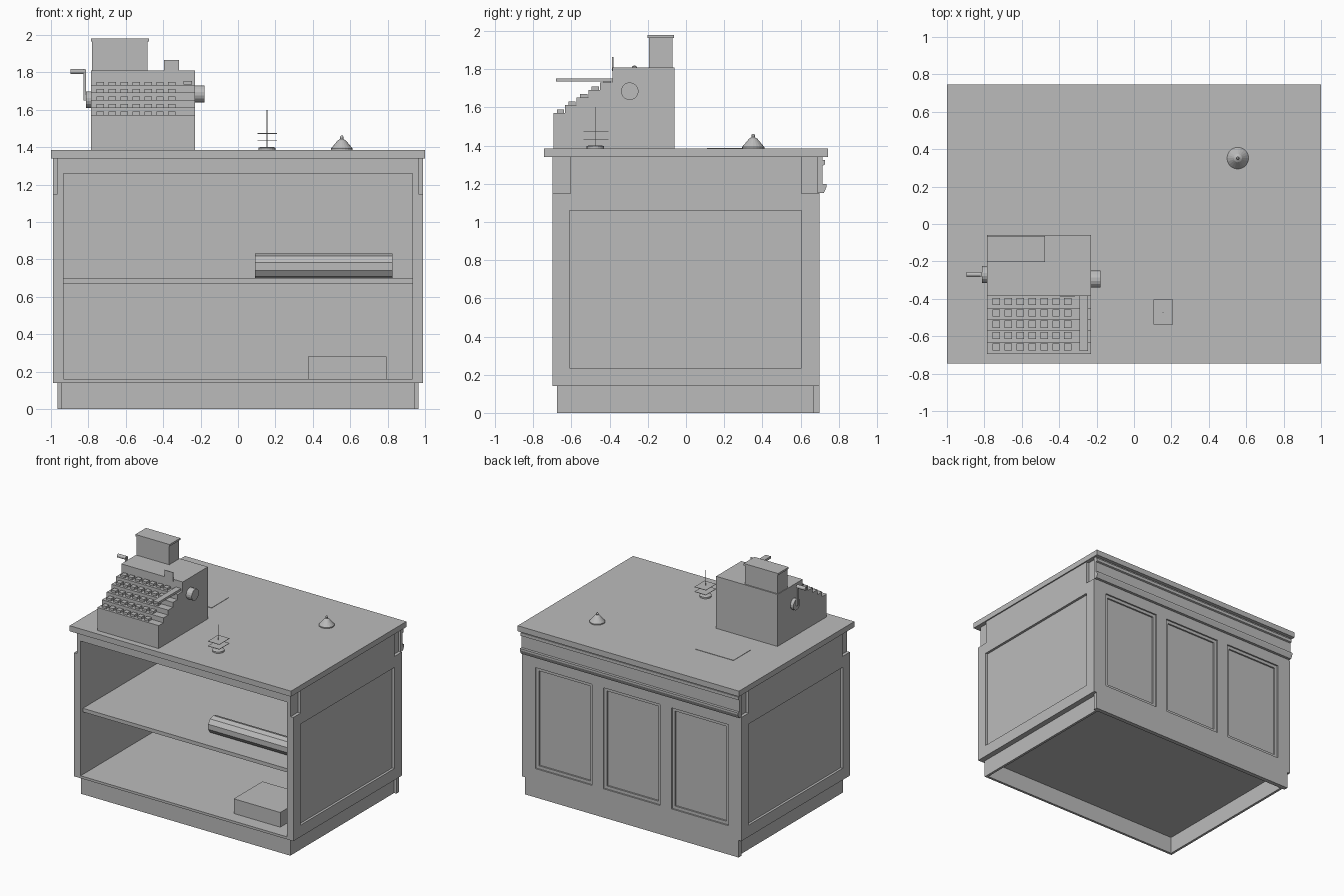
import bpy
import bmesh
from math import pi, cos, sin
from mathutils import Vector

old = bpy.data.objects.get("Cube")
if old:
    bpy.data.objects.remove(old, do_unlink=True)

grey = bpy.data.materials.new("plain_grey")
grey.use_nodes = True
grey.diffuse_color = (0.5, 0.5, 0.5, 1)
for node in grey.node_tree.nodes:
    if node.type == 'BSDF_PRINCIPLED':
        node.inputs["Base Color"].default_value = (0.5, 0.5, 0.5, 1)


def finish(name, bm):
    bmesh.ops.recalc_face_normals(bm, faces=bm.faces)
    mesh = bpy.data.meshes.new(name)
    bm.to_mesh(mesh)
    bm.free()
    mesh.materials.append(grey)
    obj = bpy.data.objects.new(name, mesh)
    bpy.context.scene.collection.objects.link(obj)
    return obj


def add_box(bm, x0, x1, y0, y1, z0, z1):
    verts = bmesh.ops.create_cube(bm, size=1)["verts"]
    for v in verts:
        v.co = ((x0 + x1) / 2 + v.co.x * (x1 - x0),
                (y0 + y1) / 2 + v.co.y * (y1 - y0),
                (z0 + z1) / 2 + v.co.z * (z1 - z0))


def box(name, *size):
    bm = bmesh.new()
    add_box(bm, *size)
    return finish(name, bm)


def extrude_x(name, profile, x0, x1):
    """Extrude a (y, z) outline along x."""
    bm = bmesh.new()
    face = bm.faces.new([bm.verts.new((x0, y, z)) for y, z in profile])
    new = bmesh.ops.extrude_face_region(bm, geom=[face])["geom"]
    bmesh.ops.translate(bm, vec=(x1 - x0, 0, 0),
                        verts=[g for g in new if isinstance(g, bmesh.types.BMVert)])
    return finish(name, bm)


def rod(name, x0, x1, y, z, r, sides=16):
    """Cylinder lying along x."""
    ring = [(y + r * cos(2 * pi * (i + 0.5) / sides),
             z + r * sin(2 * pi * (i + 0.5) / sides)) for i in range(sides)]
    return extrude_x(name, ring, x0, x1)


def lathe(name, x, y, profile, sides=20):
    """Revolve an (r, z) outline around a vertical axis."""
    bm = bmesh.new()
    verts = [bm.verts.new((x + r, y, z)) for r, z in profile]
    edges = [bm.edges.new(pair) for pair in zip(verts, verts[1:])]
    bmesh.ops.spin(bm, geom=verts + edges, cent=(x, y, 0), axis=(0, 0, 1),
                   angle=2 * pi, steps=sides)
    bmesh.ops.remove_doubles(bm, verts=bm.verts, dist=0.0005)
    return finish(name, bm)


def cut(target, *size):
    cutter = box("cutter", *size)
    cutter.hide_render = True
    mod = target.modifiers.new("cut", 'BOOLEAN')
    mod.operation = 'DIFFERENCE'
    mod.solver = 'EXACT'
    mod.object = cutter
    bpy.context.view_layer.objects.active = target
    bpy.ops.object.modifier_apply(modifier=mod.name)
    bpy.data.objects.remove(cutter, do_unlink=True)


# Counter carcass: open front, panelled sides and back, notched corners
body = box("counter_body", -0.99, 0.99, -0.70, 0.70, 0.14, 1.34)
cut(body, -0.932, 0.932, -0.8, 0.64, 0.16, 1.26)
for s in (-1, 1):
    xs = sorted((s * 0.97, s * 1.1))
    cut(body, *xs, -0.61, 0.605, 0.235, 1.06)
    xs = sorted((s * 0.965, s * 1.1))
    cut(body, *xs, -0.8, -0.605, 1.15, 1.4)
    cut(body, *xs, 0.605, 0.8, 1.15, 1.4)
for cx in (-0.615, 0, 0.615):
    cut(body, cx - 0.257, cx + 0.257, 0.688, 0.8, 0.235, 1.06)
    cut(body, cx - 0.232, cx + 0.232, 0.675, 0.8, 0.26, 1.035)

box("countertop", -1, 1, -0.745, 0.745, 1.34, 1.385)
box("shelf", -0.932, 0.932, -0.67, 0.64, 0.67, 0.70)

# Hollow plinth
box("plinth_front", -0.945, 0.945, -0.675, -0.655, 0, 0.14)
box("plinth_back", -0.965, 0.965, 0.665, 0.70, 0, 0.14)
for side, s in (("left", 1), ("right", -1)):
    box("plinth_" + side, *sorted((s * 0.925, s * 0.945)), -0.655, 0.665, 0, 0.14)

# Back cornice and lower moulding
extrude_x("back_cornice", [(0.69, 1.34), (0.715, 1.34), (0.715, 1.325), (0.727, 1.325),
                           (0.727, 1.30), (0.715, 1.295), (0.715, 1.20), (0.737, 1.20),
                           (0.737, 1.185), (0.722, 1.152), (0.69, 1.152)], -0.985, 0.985)

# Goods on the shelves
rod("cloth_roll", 0.09, 0.825, -0.45, 0.763, 0.068, 10)
box("storage_box", 0.375, 0.795, -0.59, -0.22, 0.16, 0.28)

# Cash register with stepped keyboard
top = 1.385
rows = [(-0.695 + 0.061 * i, 1.572 + 0.04 * i) for i in range(5)]
outline = [(-0.06, top), (-0.695, top)]
for i, (y, z) in enumerate(rows):
    outline += [(y, z)] if i == 0 else [(y, rows[i - 1][1]), (y, z)]
outline += [(-0.385, rows[-1][1]), (-0.385, 1.81), (-0.06, 1.81)]
extrude_x("register_body", outline, -0.785, -0.23)

bm = bmesh.new()
for y, z in rows:
    for col in range(7):
        x = -0.757 + 0.064 * col
        add_box(bm, x, x + 0.04, y + 0.018, y + 0.056, z - 0.005, z + 0.018)
finish("register_keys", bm)

box("register_bar", -0.292, -0.245, -0.68, -0.385, 1.735, 1.753)
box("register_flag", -0.395, -0.315, -0.387, -0.381, 1.79, 1.865)
box("register_display", -0.78, -0.485, -0.195, -0.07, 1.81, 1.968)
box("register_display_cap", -0.787, -0.477, -0.202, -0.063, 1.965, 1.98)
rod("register_knob", -0.235, -0.18, -0.295, 1.685, 0.046)

# Crank on the right-hand side of the register
rod("crank_hub", -0.812, -0.78, -0.27, 1.655, 0.045)
box("crank_arm", -0.825, -0.812, -0.282, -0.258, 1.65, 1.815)
rod("crank_handle", -0.895, -0.82, -0.27, 1.805, 0.015, 12)

# Receipt spike with papers
lathe("spike_base", 0.155, -0.475, [(0, top), (0.045, top), (0.045, top + 0.012),
                                    (0.03, top + 0.017), (0, top + 0.017)])
lathe("spike_pin", 0.155, -0.475, [(0, top), (0.002, top), (0.002, 1.595), (0, 1.605)], 8)
for n, z in enumerate((1.433, 1.472)):
    box("spiked_paper_%d" % (n + 1), 0.104, 0.208, -0.538, -0.405, z, z + 0.003)

# Counter bell and loose sheet
lathe("counter_bell", 0.555, 0.352, [(0, top), (0.058, top), (0.058, top + 0.008),
                                     (0.042, 1.412), (0.022, 1.436), (0.009, 1.444),
                                     (0.009, 1.455), (0.005, 1.462), (0, 1.462)])
box("paper_sheet", -0.66, -0.315, 0.11, 0.33, top, top + 0.003)
